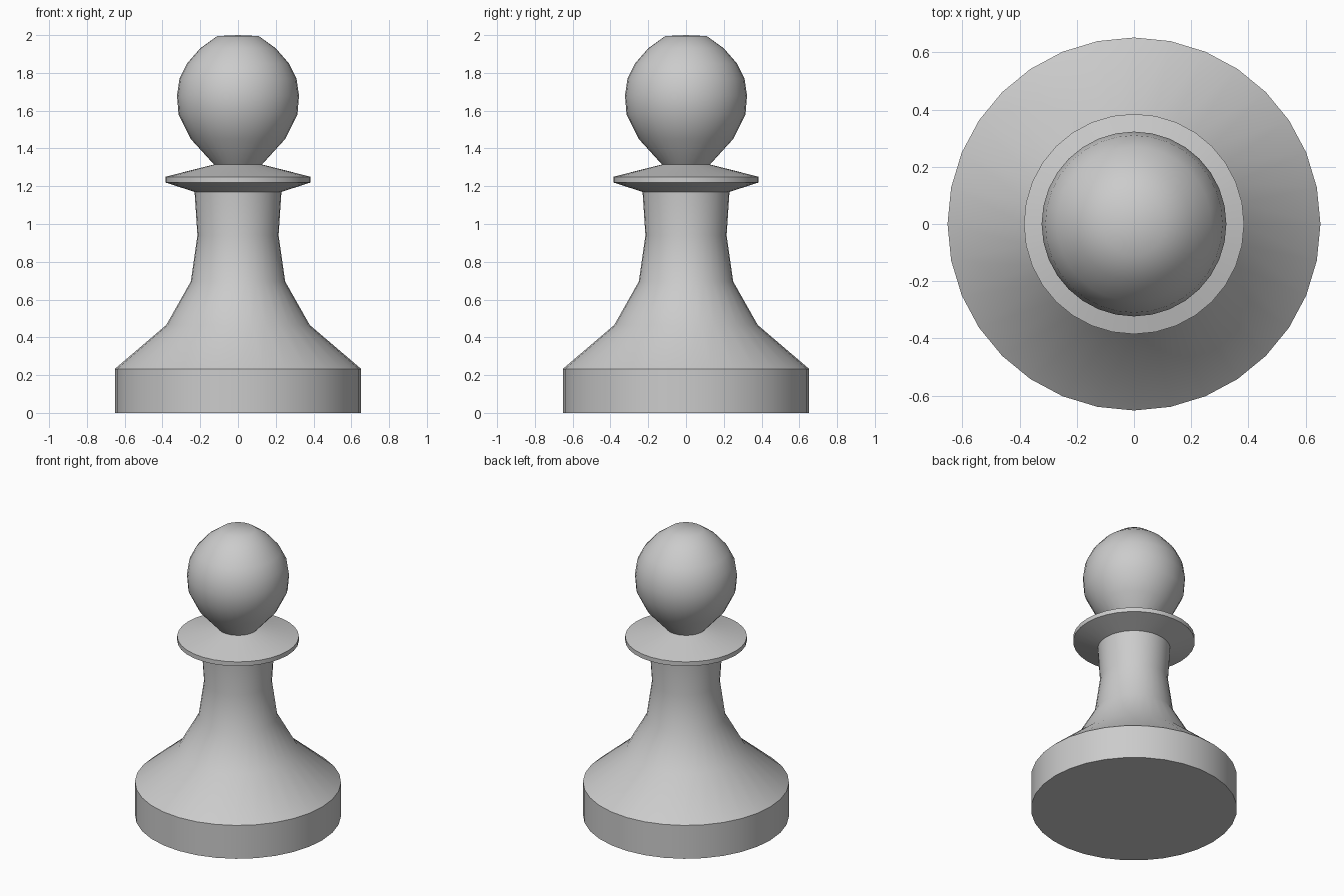
import bpy
import bmesh
from math import radians, tau
from mathutils import Matrix, Vector

SIDES = 32

cube = bpy.data.objects.get("Cube")
if cube:
    bpy.data.objects.remove(cube, do_unlink=True)

# Single grey finish
grey = bpy.data.materials.new("plain grey")
grey.use_nodes = True
colour = (0.6, 0.6, 0.6, 1)
grey.diffuse_color = colour
grey.node_tree.nodes["Principled BSDF"].inputs["Base Color"].default_value = colour


def lathe(name, profile):
    """Turn a (radius, height) profile around the z axis."""
    bm = bmesh.new()
    verts = [bm.verts.new((r, 0, z)) for r, z in profile]
    edges = [bm.edges.new(pair) for pair in zip(verts, verts[1:])]
    bmesh.ops.spin(bm, geom=verts + edges, cent=(0, 0, 0), axis=(0, 0, 1),
                   angle=tau, steps=SIDES, use_merge=True)
    bmesh.ops.remove_doubles(bm, verts=bm.verts[:], dist=0.0001)
    # Make faces point away from the axis or the profile's middle height
    bmesh.ops.recalc_face_normals(bm, faces=bm.faces[:])
    bm.normal_update()
    widest = max(bm.faces, key=lambda f: f.calc_center_median().xy.length)
    if widest.normal.xy.dot(widest.calc_center_median().xy) < 0:
        bmesh.ops.reverse_faces(bm, faces=bm.faces[:])
    mesh = bpy.data.meshes.new(name)
    bm.to_mesh(mesh)
    bm.free()
    mesh.materials.append(grey)
    obj = bpy.data.objects.new(name, mesh)
    bpy.context.collection.objects.link(obj)
    bpy.ops.object.select_all(action="DESELECT")
    obj.select_set(True)
    bpy.context.view_layer.objects.active = obj
    bpy.ops.object.shade_smooth_by_angle(angle=radians(40))
    return obj


# Foot and flared stem
lathe("base_and_stem", [(0, 0), (0.652, 0), (0.652, 0.233), (0.38, 0.465),
                        (0.25, 0.695), (0.215, 0.94), (0.23, 1.17)])

# Thin collar
lathe("collar", [(0.23, 1.17), (0.385, 1.22), (0.385, 1.25), (0.127, 1.315)])

# Pear-shaped head
lathe("head", [(0.127, 1.315), (0.25, 1.45), (0.315, 1.58), (0.323, 1.68),
               (0.31, 1.77), (0.27, 1.85), (0.2, 1.93), (0.11, 1.995), (0, 2)])
